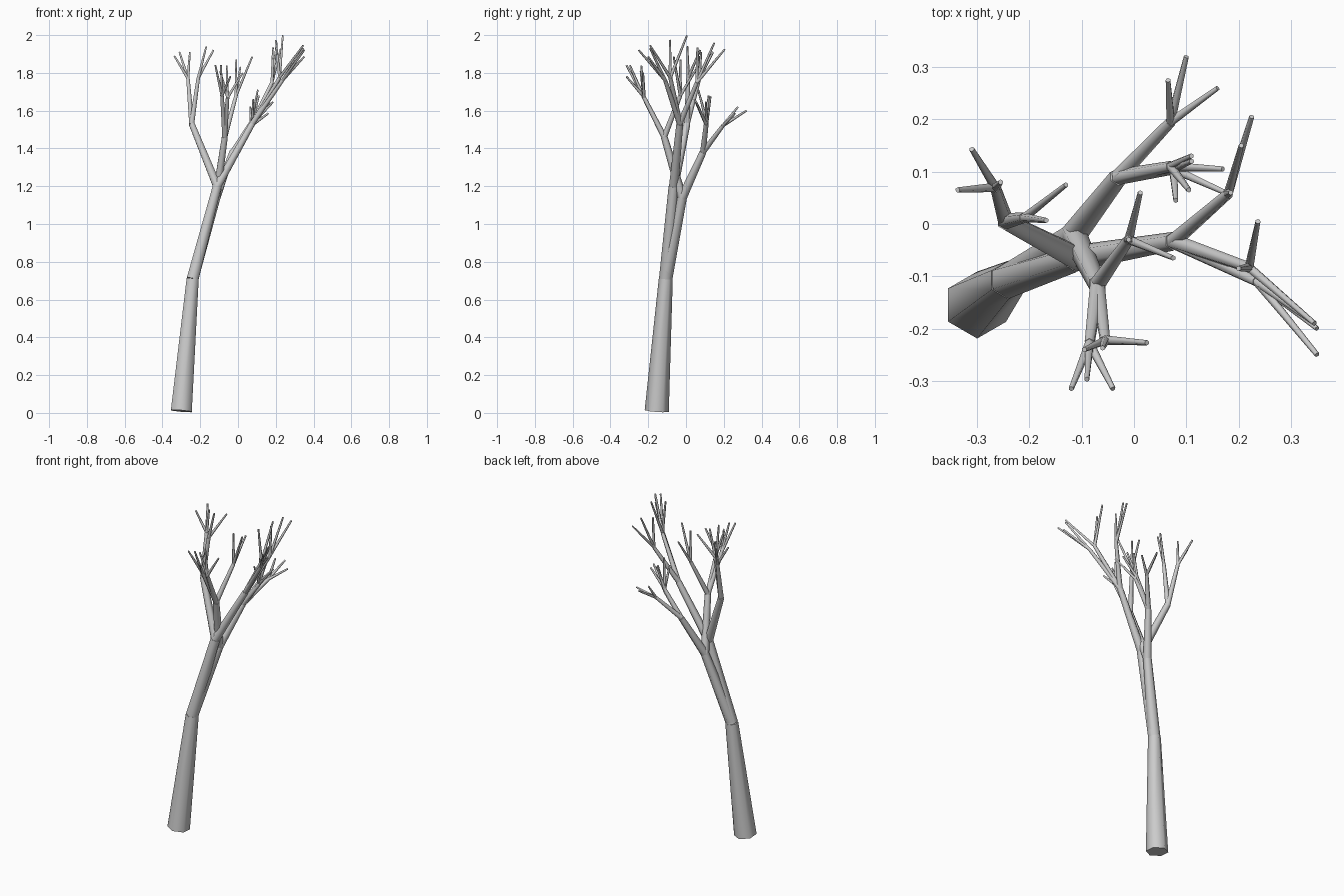
import bpy, bmesh, math
from mathutils import Vector

SIDES = 6


def limb(bm, p, q, r0, r1):
    """Tapered six-sided limb with rings square to its axis."""
    p, q = Vector(p), Vector(q)
    rot = Vector((0, 0, 1)).rotation_difference(q - p)
    rings = []
    for c, r in ((p, r0), (q, r1)):
        ring = []
        for i in range(SIDES):
            a = math.pi / 2 + 2 * math.pi * i / SIDES
            ring.append(bm.verts.new(c + rot @ Vector((r * math.cos(a), r * math.sin(a), 0))))
        rings.append(ring)
    lo, hi = rings
    for i in range(SIDES):
        j = (i + 1) % SIDES
        bm.faces.new((lo[i], lo[j], hi[j], hi[i]))
    bm.faces.new(lo[::-1])
    bm.faces.new(hi)


def limbs(name, segments):
    bm = bmesh.new()
    for s in segments:
        limb(bm, *s)
    me = bpy.data.meshes.new(name)
    bm.to_mesh(me)
    bm.free()
    ob = bpy.data.objects.new(name, me)
    bpy.context.collection.objects.link(ob)
    bpy.ops.object.select_all(action='DESELECT')
    bpy.context.view_layer.objects.active = ob
    ob.select_set(True)
    bpy.ops.object.shade_smooth_by_angle(angle=math.radians(65))
    return ob


# joints
base = (-0.30, -0.155, 0.01)
crown = (-0.24, -0.107, 0.71)
fork_back = (-0.115, -0.02, 1.14)
fork_front = (-0.11, -0.065, 1.20)

# trunk and the two main stems
limbs("trunk", [(base, crown, 0.064, 0.037)])
limbs("main_stems", [(crown, fork_back, 0.035, 0.025),
                     (crown, fork_front, 0.036, 0.027)])

# boughs: name -> (fork, end joint, [(branch joint, [twig tips])])
boughs = {
    "back_bough": (fork_back, (-0.03, 0.09, 1.38), [
        ((0.07, 0.195, 1.52), [(0.10, 0.32, 1.60), (0.16, 0.26, 1.585), (0.065, 0.275, 1.62)]),
        ((0.07, 0.11, 1.54), [(0.11, 0.13, 1.675), (0.17, 0.105, 1.645), (0.105, 0.065, 1.71)]),
        ((0.075, 0.105, 1.53), [(0.08, 0.045, 1.66), (0.185, 0.055, 1.645), (0.11, 0.12, 1.68)])]),
    "front_bough": (fork_back, (-0.07, -0.115, 1.46), [
        ((-0.085, -0.228, 1.68), [(-0.12, -0.315, 1.84), (-0.09, -0.297, 1.84), (-0.04, -0.315, 1.78)]),
        ((-0.055, -0.222, 1.67), [(-0.095, -0.24, 1.81), (0.025, -0.227, 1.80), (-0.06, -0.237, 1.84)]),
        ((-0.01, -0.03, 1.68), [(0.012, 0.06, 1.83), (0.075, -0.065, 1.885), (-0.01, -0.03, 1.87)])]),
    "left_bough": (fork_front, (-0.245, 0.005, 1.53), [
        ((-0.265, 0.07, 1.77), [(-0.31, 0.143, 1.91), (-0.337, 0.065, 1.89), (-0.255, 0.08, 1.91)]),
        ((-0.21, 0.012, 1.775), [(-0.13, 0.075, 1.92), (-0.168, 0.007, 1.94)])]),
    "right_bough": (fork_front, (0.075, -0.033, 1.53), [
        ((0.18, 0.058, 1.75), [(0.205, 0.15, 1.96), (0.225, 0.205, 1.925), (0.185, 0.06, 1.935)]),
        ((0.22, -0.083, 1.775), [(0.237, 0.005, 1.998), (0.20, -0.085, 1.975), (0.345, -0.19, 1.945)]),
        ((0.235, -0.11, 1.76), [(0.35, -0.25, 1.92), (0.35, -0.20, 1.885), (0.345, -0.19, 1.93)])]),
}

for name, (fork, end, branches) in boughs.items():
    limbs(name, [(fork, end, 0.025, 0.018)])
    limbs(name + "_branches", [(end, j, 0.0155, 0.0105) for j, _ in branches])
    limbs(name + "_twigs", [(j, t, 0.009, 0.005) for j, tips in branches for t in tips])
